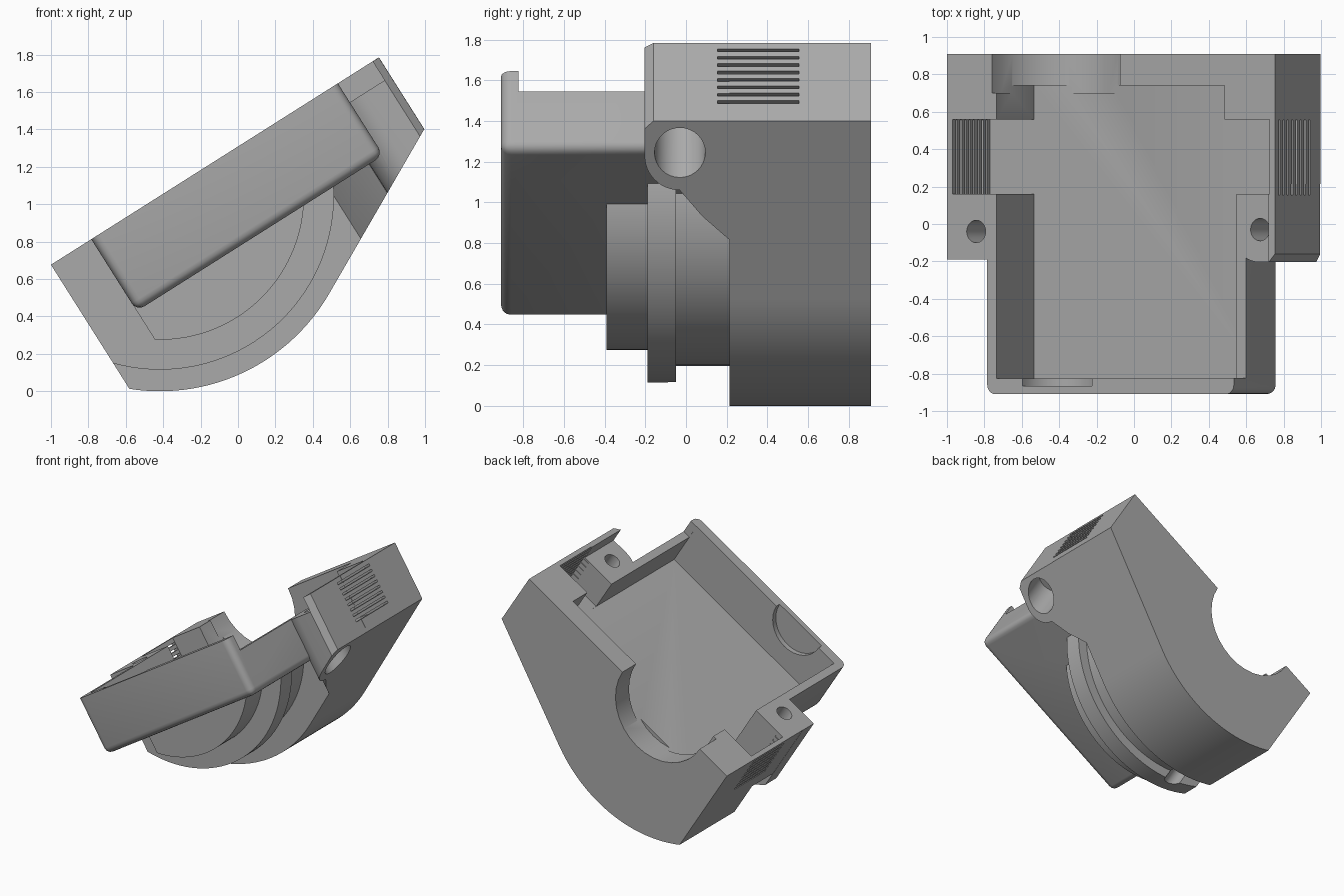
import bpy, bmesh, math
from mathutils import Matrix, Vector

if "Cube" in bpy.data.objects:
    bpy.data.objects.remove(bpy.data.objects["Cube"])

TILT = math.radians(-32.3)
AXIS = -0.345          # centre of all the round profiles
LEFT, RIGHT = -1.035, 1.04
DEPTH = -0.375         # cavity floor

grey = bpy.data.materials.new("plain_grey")
grey.use_nodes = True
grey.diffuse_color = (0.4, 0.4, 0.4, 1)
grey.node_tree.nodes["Principled BSDF"].inputs["Base Color"].default_value = (0.4, 0.4, 0.4, 1)


def new_object(name, bm):
    bmesh.ops.recalc_face_normals(bm, faces=bm.faces)
    mesh = bpy.data.meshes.new(name)
    bm.to_mesh(mesh)
    bm.free()
    mesh.materials.append(grey)
    ob = bpy.data.objects.new(name, mesh)
    bpy.context.scene.collection.objects.link(ob)
    return ob


def prism(name, points, low, high, along_y=True):
    """Extrude a profile along y (points are x, z) or along z (points are x, y)."""
    bm = bmesh.new()
    place = (lambda a, b, t: (a, t, b)) if along_y else (lambda a, b, t: (a, b, t))
    face = bm.faces.new([bm.verts.new(place(a, b, low)) for a, b in points])
    moved = bmesh.ops.extrude_face_region(bm, geom=[face])["geom"]
    shift = place(0, 0, high - low)
    bmesh.ops.translate(bm, vec=shift, verts=[v for v in moved if isinstance(v, bmesh.types.BMVert)])
    return new_object(name, bm)


def box(name, x0, x1, y0, y1, z0, z1):
    return prism(name, [(x0, z0), (x1, z0), (x1, z1), (x0, z1)], y0, y1)


def arc(cx, cy, r, a0, a1, n=40):
    steps = [a0 + (a1 - a0) * i / n for i in range(n + 1)]
    return [(cx + r * math.cos(a), cy + r * math.sin(a)) for a in steps]


def half_disc(r, left):
    start = 2 * math.pi - math.acos((left - AXIS) / r)
    return [(left, 0)] + arc(AXIS, 0, r, start, 2 * math.pi)


def circle(cx, cy, r):
    return arc(cx, cy, r, 0, 2 * math.pi, 32)[:-1]


def combine(target, other, operation):
    mod = target.modifiers.new("combine", "BOOLEAN")
    mod.operation, mod.solver, mod.object = operation, "EXACT", other
    graph = bpy.context.evaluated_depsgraph_get()
    mesh = bpy.data.meshes.new_from_object(target.evaluated_get(graph))
    target.modifiers.clear()
    target.data = mesh
    bpy.data.objects.remove(other)


def bevel_edges(ob, width, rule):
    bm = bmesh.new()
    bm.from_mesh(ob.data)
    edges = [e for e in bm.edges if rule((e.verts[0].co + e.verts[1].co) / 2)]
    bmesh.ops.bevel(bm, geom=edges, offset=width, segments=4, profile=0.5, affect="EDGES")
    bm.to_mesh(ob.data)
    bm.free()


# Outline of the deep rear body: arc on the left, tangent flat to the right wall
corner = (RIGHT, -0.454)
reach = Vector((corner[0] - AXIS, corner[1]))
tangent = math.atan2(reach.y, reach.x) - math.acos(1.045 / reach.length)
start = -math.acos((LEFT - AXIS) / 1.045)
outline = [(LEFT, 0)] + arc(AXIS, 0, 1.045, start, tangent) + [corner, (RIGHT, 0)]
housing = prism("housing_half", outline, 0.215, 0.91)

# Front tray
tray = box("front_tray", -0.78, 0.78, -0.91, 0.4, -0.455, 0)
bevel_edges(tray, 0.05, lambda c: c.y < 0.3 and (c.z < -0.4 or (abs(c.x) > 0.7 and c.y < -0.8)) )
combine(housing, tray, "UNION")

# Stepped round sections under the tray
for name, r, left, y0, y1 in (("step", 0.77, -0.779, -0.39, -0.1),
                              ("ring", 0.93, LEFT, -0.19, -0.05),
                              ("neck", 0.85, LEFT + 0.001, -0.1, 0.3)):
    combine(housing, prism(name, half_disc(r, left), y0, y1), "UNION")

# Right screw boss: rounded plan shape trimmed to the body outline
plan = [(0.43, 0.3), (0.44, 0.215), (0.56, 0.08), (0.69, -0.03)]
plan += arc(0.865, -0.03, 0.174, math.pi, 1.5 * math.pi, 12) + [(1.0, -0.204), (1.039, -0.16), (1.039, 0.3)]
boss = prism("right_boss", plan, -1.2, -0.001, along_y=False)
combine(boss, prism("boss_trim", outline, -0.5, 0.6), "INTERSECT")
combine(housing, boss, "UNION")

# Cavity, side bays, rear opening, lowered right rim and front wall recess
TOP = 0.2
cuts = [
    box("main_cavity", -0.72, 0.72, -0.825, 0.74, DEPTH, TOP),
    box("side_bays", -1.0, 1.005, 0.16, 0.56, DEPTH + 0.0005, TOP),
    prism("rear_opening", circle(AXIS, 0, 0.405), 0.7, 1.0),
    box("right_rim", 0.6, 1.0, -0.824, 0.2, -0.12, TOP),
    prism("front_recess", circle(-0.337, 0, 0.22), -0.865, -0.8),
]
# Screw holes with a wide counterbore below the right boss
for x, y in ((-0.85, -0.04), (0.87, -0.03)):
    cuts.append(prism("screw_hole", circle(x, y, 0.06), -1.2, TOP, along_y=False))
cuts.append(prism("counterbore", circle(0.88, -0.03, 0.125), -1.2, -0.3, along_y=False))
# Vent slots in both side walls
for i in range(8):
    z = -0.035 - i * 0.043
    for x0, x1 in ((-1.1, -0.95), (0.95, 1.1)):
        cuts.append(box("vent_slot", x0, x1, 0.155, 0.555, z - 0.016, z))
for cutter in cuts:
    combine(housing, cutter, "DIFFERENCE")

# Tilt into place
turn = Matrix.Rotation(TILT, 4, "Y")
housing.data.transform(turn @ Matrix.Translation((0.554, 0, 1.111)))
low = min(v.co.z for v in housing.data.vertices)
housing.data.transform(Matrix.Translation((0, 0, -low)))

bpy.ops.object.select_all(action="DESELECT")
housing.select_set(True)
bpy.context.view_layer.objects.active = housing
bpy.ops.object.shade_smooth_by_angle(angle=math.radians(30))
